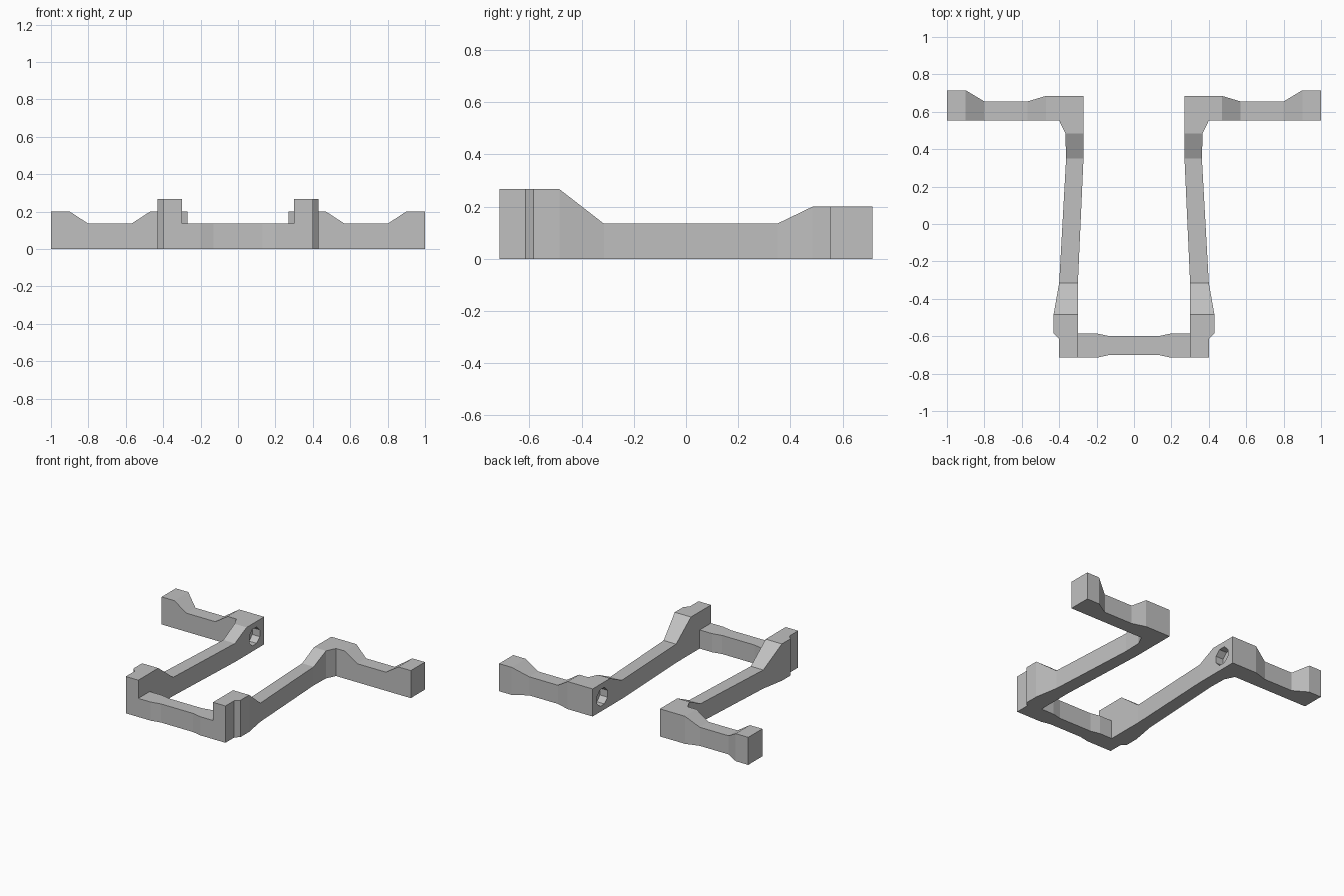
import bpy, bmesh, math
from mathutils import Matrix

cube = bpy.data.objects.get("Cube")
if cube:
    bpy.data.objects.remove(cube, do_unlink=True)

gray = bpy.data.materials.new("plain gray")
gray.use_nodes = True
gray.diffuse_color = (0.53, 0.53, 0.53, 1)
gray.node_tree.nodes["Principled BSDF"].inputs["Base Color"].default_value = gray.diffuse_color

LOW, MID, TALL = 0.135, 0.2, 0.267


def add_object(name, bm):
    bmesh.ops.recalc_face_normals(bm, faces=bm.faces)
    mesh = bpy.data.meshes.new(name)
    bm.to_mesh(mesh)
    bm.free()
    mesh.materials.append(gray)
    obj = bpy.data.objects.new(name, mesh)
    bpy.context.collection.objects.link(obj)
    return obj


def beam(name, stations):
    """Skin a flat-bottomed beam through stations of (inner xy, outer xy, height)."""
    bm = bmesh.new()
    rings = [[bm.verts.new((*p, z)) for p, z in ((a, 0), (b, 0), (b, h), (a, h))]
             for a, b, h in stations]
    for r, s in zip(rings, rings[1:]):
        for i in range(4):
            j = (i + 1) % 4
            bm.faces.new((r[i], r[j], s[j], s[i]))
    bm.faces.new(rings[0])
    bm.faces.new(rings[-1])
    return add_object(name, bm)


# Side arm: front post, long rail, mitred rear corner, outward wing
rail = [(-0.715, 0.30, 0.40, TALL), (-0.615, 0.30, 0.40, TALL),
        (-0.585, 0.30, 0.43, TALL), (-0.485, 0.30, 0.43, TALL),
        (-0.315, 0.30, 0.40, LOW), (0.35, 0.27, 0.363, LOW),
        (0.485, 0.27, 0.367, MID)]
wing = [(0.47, 0.685, MID), (0.57, 0.655, LOW), (0.80, 0.655, LOW),
        (0.90, 0.715, MID), (1.0, 0.715, MID)]
stations = [((a, y), (b, y), h) for y, a, b, h in rail]
stations.append(((0.27, 0.685), (0.40, 0.553), MID))
stations += [((x, back), (x, 0.553), h) for x, back, h in wing]
arm = beam("side_arms", stations)

# Blind eight-sided socket in the inner face of the rear corner
bm = bmesh.new()
bmesh.ops.create_cone(bm, cap_ends=True, segments=8, radius1=0.065, radius2=0.065, depth=0.12,
                      matrix=Matrix.Translation((0.27, 0.575, 0.1))
                      @ Matrix.Rotation(math.pi / 2, 4, 'Y')
                      @ Matrix.Rotation(math.pi / 8, 4, 'Z'))
cutter = add_object("socket_cutter", bm)
cutter.hide_render = True
cut = arm.modifiers.new("socket", 'BOOLEAN')
cut.object = cutter
cut.operation = 'DIFFERENCE'
cut.solver = 'EXACT'
mirror = arm.modifiers.new("mirror", 'MIRROR')
mirror.use_mirror_merge = False
bpy.context.view_layer.objects.active = arm
for name in ("socket", "mirror"):
    bpy.ops.object.modifier_apply(modifier=name)
bpy.data.objects.remove(cutter, do_unlink=True)

# Front cross bar, slimmer in the middle
half = [(0.30, -0.715, -0.585), (0.20, -0.715, -0.585), (0.13, -0.70, -0.60)]
profile = [(-x, f, b) for x, f, b in half] + half[::-1]
beam("front_cross_bar", [((x, f), (x, b), LOW) for x, f, b in profile])
